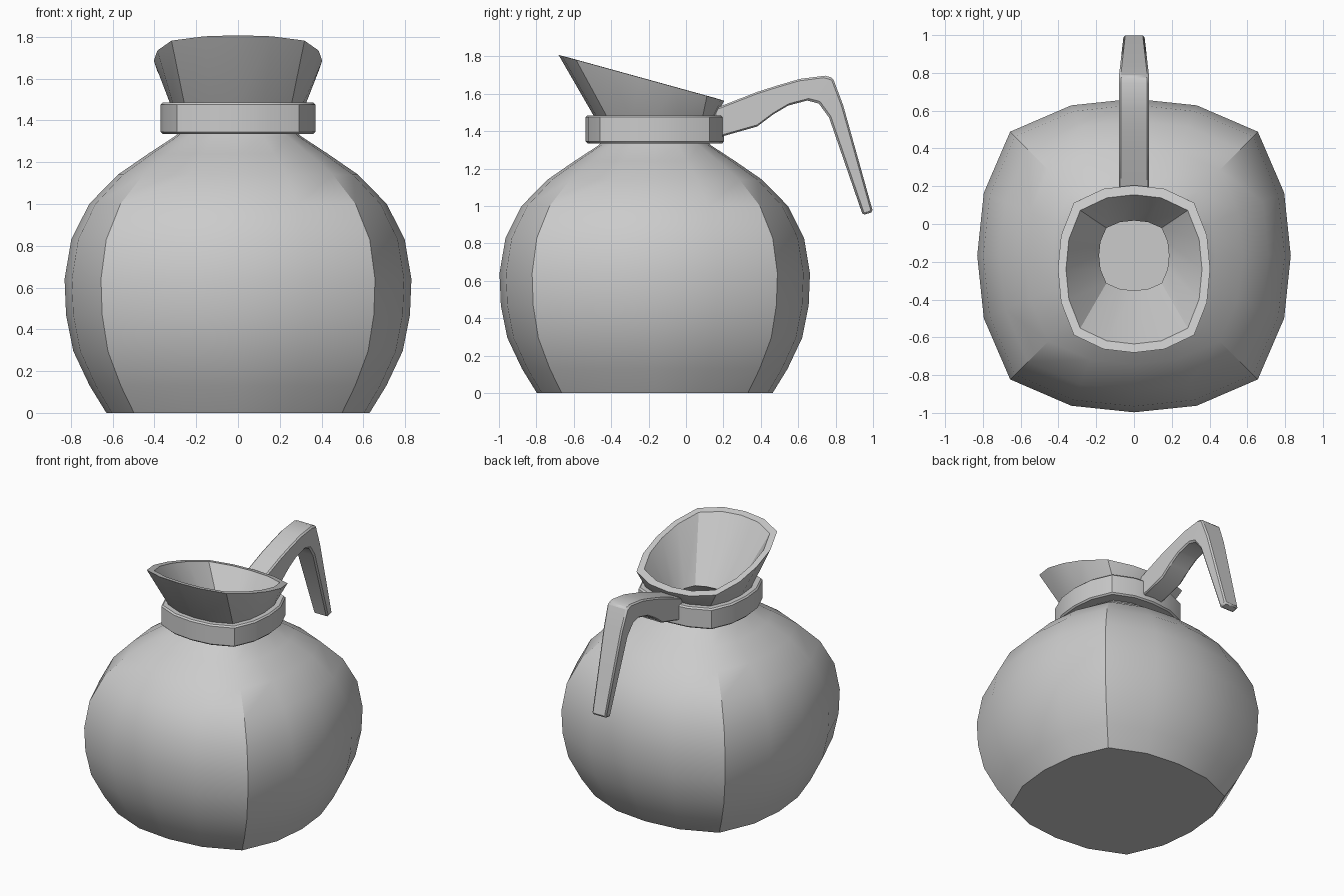
import bpy, bmesh, math

if "Cube" in bpy.data.objects:
    bpy.data.objects.remove(bpy.data.objects["Cube"])

grey = bpy.data.materials.new("light grey")
grey.diffuse_color = (0.6, 0.6, 0.6, 1)
grey.use_nodes = True
grey.node_tree.nodes["Principled BSDF"].inputs["Base Color"].default_value = grey.diffuse_color

# One bulged-square cross-section: 16 points, 4 per side
SIDE = [(0.79, -0.79), (0.958, -0.4), (1.0, 0.0), (0.958, 0.4)]
UNIT = []
for k in range(4):
    c, s = round(math.cos(k * math.pi / 2)), round(math.sin(k * math.pi / 2))
    UNIT += [(x * c - y * s, x * s + y * c) for x, y in SIDE]
CY = -0.167


def ring(r, z, ry=None, cy=CY, slope=0.0):
    ry = ry or r
    return [(x * r, cy + y * ry, z + slope * y * ry) for x, y in UNIT]


def loft(name, rings, cap=False, closed=False, bevel=0, angle=30):
    bm = bmesh.new()
    rows = [[bm.verts.new(p) for p in r] for r in rings]
    pairs = list(zip(rows, rows[1:]))
    if closed:
        pairs.append((rows[-1], rows[0]))
    for a, b in pairs:
        n = len(a)
        for i in range(n):
            j = (i + 1) % n
            bm.faces.new((a[i], a[j], b[j], b[i]))
    if cap:
        bm.faces.new(rows[0][::-1])
        bm.faces.new(rows[-1])
    bmesh.ops.recalc_face_normals(bm, faces=bm.faces)
    me = bpy.data.meshes.new(name)
    bm.to_mesh(me)
    bm.free()
    ob = bpy.data.objects.new(name, me)
    bpy.context.collection.objects.link(ob)
    me.materials.append(grey)
    if bevel:
        m = ob.modifiers.new("bevel", 'BEVEL')
        m.width, m.segments = bevel, 1
        m.limit_method, m.angle_limit = 'ANGLE', math.radians(50)
    bpy.ops.object.select_all(action='DESELECT')
    ob.select_set(True)
    bpy.context.view_layer.objects.active = ob
    bpy.ops.object.shade_smooth_by_angle(angle=math.radians(angle))
    return ob


# Jug: outer belly, neck, slanted spout rim, then the inner wall back down
profile = [(0.63, 0), (0.71, 0.13), (0.788, 0.295), (0.823, 0.47), (0.83, 0.64),
           (0.798, 0.83), (0.712, 1.0), (0.575, 1.14), (0.43, 1.24), (0.30, 1.325)]
outer = [ring(r, z) for r, z in profile]
outer += [ring(0.25, 1.38), ring(0.325, 1.48),
          ring(0.403, 1.685, 0.443, -0.238, -0.276)]
inner = [ring(0.36, 1.687, 0.395, -0.24, -0.276), ring(0.185, 1.37)]
inner += [ring(r - 0.05, max(z, 0.05)) for r, z in reversed(profile[:-1])]
loft("jug", outer + inner, cap=True)

# Collar band round the neck
loft("collar", [ring(0.37, 1.335), ring(0.37, 1.485), ring(0.27, 1.485), ring(0.27, 1.335)],
     closed=True, bevel=0.01)

# Handle: sections as (top y, top z, under y, under z, half width)
sections = [(0.15, 1.52, 0.15, 1.36, 0.08), (0.38, 1.61, 0.38, 1.425, 0.08),
            (0.49, 1.645, 0.465, 1.489, 0.08), (0.61, 1.68, 0.546, 1.537, 0.08),
            (0.745, 1.697, 0.648, 1.564, 0.08), (0.785, 1.685, 0.71, 1.548, 0.08),
            (0.84, 1.54, 0.765, 1.473, 0.074), (1.0, 0.968, 0.945, 0.952, 0.056)]
loft("handle", [[(-w, ty, tz), (w, ty, tz), (w, uy, uz), (-w, uy, uz)]
                for ty, tz, uy, uz, w in sections], cap=True, bevel=0.01)
